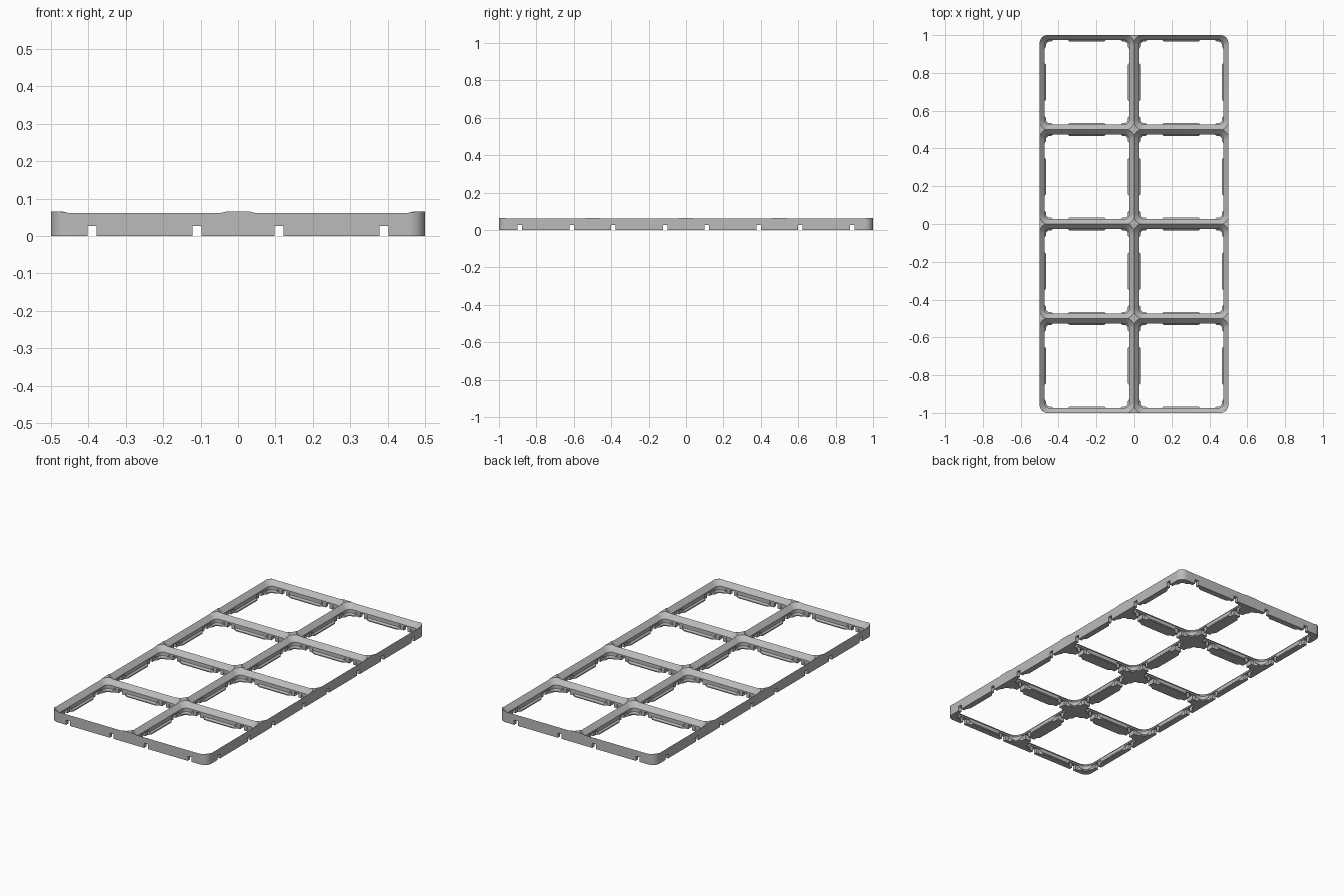
import bpy, bmesh, math

cube = bpy.data.objects.get("Cube")
if cube:
    bpy.data.objects.remove(cube)

PITCH, TOP, COLS, ROWS = 0.5, 0.065, 2, 4

grey = bpy.data.materials.new("light_grey")
grey.use_nodes = True
grey.diffuse_color = (0.5, 0.5, 0.5, 1)
grey.node_tree.nodes["Principled BSDF"].inputs["Base Color"].default_value = (0.5, 0.5, 0.5, 1)


def rounded(hx, hy, r, steps=10):
    """Rounded rectangle outline, counter-clockwise."""
    pts = []
    for i, (sx, sy) in enumerate([(1, 1), (-1, 1), (-1, -1), (1, -1)]):
        for k in range(steps + 1):
            a = math.pi / 2 * (i + k / steps)
            pts.append((sx * (hx - r) + r * math.cos(a), sy * (hy - r) + r * math.sin(a)))
    return pts


def loft(bm, layers):
    """Closed solid through a stack of (outline, z) layers."""
    rings = [[bm.verts.new((x, y, z)) for x, y in pts] for pts, z in layers]
    n = len(rings[0])
    for low, high in zip(rings, rings[1:]):
        for i in range(n):
            j = (i + 1) % n
            bm.faces.new((low[i], low[j], high[j], high[i]))
    bm.faces.new(rings[0][::-1])
    bm.faces.new(rings[-1])


def make(name, bm):
    mesh = bpy.data.meshes.new(name)
    bmesh.ops.recalc_face_normals(bm, faces=bm.faces)
    bm.to_mesh(mesh)
    bm.free()
    ob = bpy.data.objects.new(name, mesh)
    bpy.context.collection.objects.link(ob)
    return ob


def cut(target, cutter):
    cutter.hide_render = True
    mod = target.modifiers.new("cut", "BOOLEAN")
    mod.operation, mod.solver, mod.object = "DIFFERENCE", "EXACT", cutter
    mod.use_self = True
    bpy.context.view_layer.objects.active = target
    bpy.ops.object.modifier_apply(modifier=mod.name)
    bpy.data.objects.remove(cutter)


# Outer slab
bm = bmesh.new()
outline = rounded(COLS * PITCH / 2, ROWS * PITCH / 2, 0.042)
loft(bm, [(outline, 0), (outline, TOP)])
grid = make("grid_baseplate", bm)
grid.data.materials.append(grey)

# Stepped pockets: rim inset and height
profile = [(0.034, -0.01), (0.034, 0.006), (0.0256, 0.0144), (0.0256, 0.0357),
           (-0.0037, TOP), (-0.0037, TOP + 0.02)]
centres = [((c - (COLS - 1) / 2) * PITCH, (r - (ROWS - 1) / 2) * PITCH)
           for c in range(COLS) for r in range(ROWS)]
for cx, cy in centres:
    bm = bmesh.new()
    layers = []
    for inset, z in profile:
        h = PITCH / 2 - inset
        layers.append(([(x + cx, y + cy) for x, y in rounded(h, h, 0.053 - inset)], z))
    loft(bm, layers)
    cut(grid, make("pocket_cutter", bm))

# Connector slots: wide at both sides of a wall, narrow in its middle
half = [(0.042, 0.048), (0.034, 0.048), (0.021, 0.032), (0.021, 0.012)]
quarter = half + [(-d, w) for d, w in half[::-1]]
slot = quarter + [(d, -w) for d, w in quarter[::-1]]
bm = bmesh.new()
for across, along, swap in ((COLS, ROWS, False), (ROWS, COLS, True)):
    for wall in range(across + 1):
        for cell in range(along):
            for off in (-0.14, 0.14):
                d0 = (wall - across / 2) * PITCH
                w0 = (cell - (along - 1) / 2) * PITCH + off
                pts = [(d0 + d, w0 + w) for d, w in slot]
                if swap:
                    pts = [(y, x) for x, y in pts]
                loft(bm, [(pts, -0.01), (pts, 0.027)])
cut(grid, make("slot_cutter", bm))

bpy.ops.object.select_all(action="DESELECT")
grid.select_set(True)
bpy.context.view_layer.objects.active = grid
bpy.ops.object.shade_smooth_by_angle(angle=math.radians(30))
